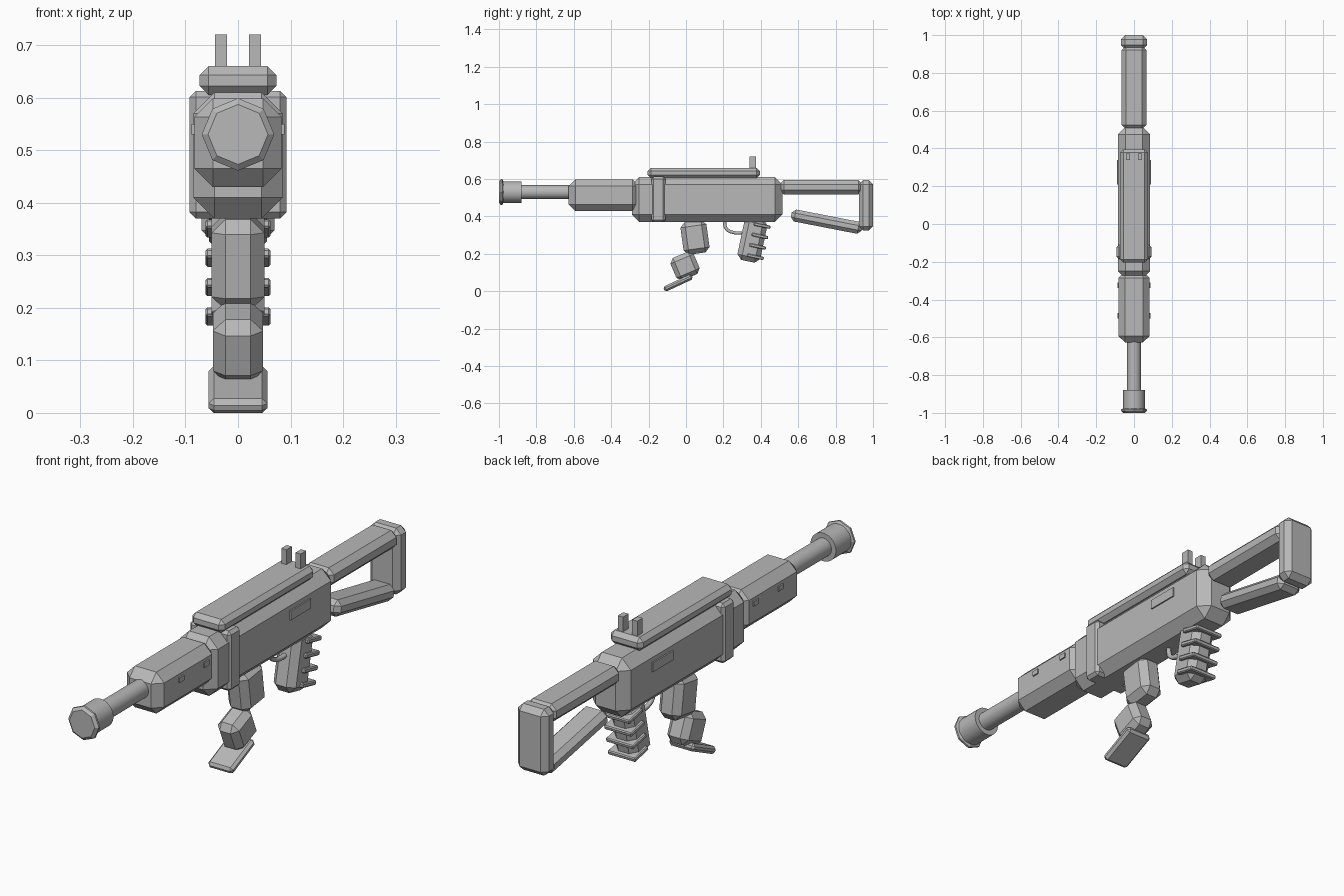
import bpy
import bmesh
from math import radians, cos, sin, pi
from mathutils import Vector

cube = bpy.data.objects.get("Cube")
if cube:
    bpy.data.objects.remove(cube, do_unlink=True)

grey = bpy.data.materials.new("plain_grey")
grey.use_nodes = True
tone = (0.48, 0.48, 0.48, 1)
grey.diffuse_color = tone
grey.node_tree.nodes["Principled BSDF"].inputs["Base Color"].default_value = tone


def add(name, data, location=(0, 0, 0), tilt=0):
    obj = bpy.data.objects.new(name, data)
    data.materials.append(grey)
    obj.location = location
    obj.rotation_euler.x = radians(tilt)
    bpy.context.collection.objects.link(obj)
    return obj


def chamfer_box(name, centre, size, cut=0.0, tilt=0):
    """Box with every edge cut flat; tilt turns it about x."""
    half = Vector(size) / 2
    bm = bmesh.new()
    for sx in (-1, 1):
        for sy in (-1, 1):
            for sz in (-1, 1):
                sign = Vector((sx, sy, sz))
                for axis in range(3) if cut else (None,):
                    p = half.copy()
                    for i in range(3):
                        if cut and i != axis:
                            p[i] -= cut
                    bm.verts.new(p * sign)
    bmesh.ops.convex_hull(bm, input=bm.verts)
    bmesh.ops.dissolve_limit(bm, angle_limit=radians(1), verts=bm.verts, edges=bm.edges)
    bmesh.ops.recalc_face_normals(bm, faces=bm.faces)
    mesh = bpy.data.meshes.new(name)
    bm.to_mesh(mesh)
    bm.free()
    return add(name, mesh, centre, tilt)


def span_box(name, half_x, y, z, cut=0.0):
    """Centred chamfered box given by its y and z extents."""
    centre = (0, sum(y) / 2, sum(z) / 2)
    return chamfer_box(name, centre, (2 * half_x, y[1] - y[0], z[1] - z[0]), cut)


def turned(name, profile, sides, smooth=False):
    """Solid of rings (y, radius) about the barrel axis."""
    bm = bmesh.new()
    rings = []
    for y, r in profile:
        angles = [2 * pi * i / sides for i in range(sides)]
        rings.append([bm.verts.new((r * cos(a), y, r * sin(a))) for a in angles])
    for a, b in zip(rings, rings[1:]):
        for i in range(sides):
            j = (i + 1) % sides
            bm.faces.new((a[i], a[j], b[j], b[i]))
    bm.faces.new(rings[0])
    bm.faces.new(rings[-1])
    bmesh.ops.recalc_face_normals(bm, faces=bm.faces)
    for f in bm.faces:
        f.smooth = smooth and len(f.verts) == 4
    mesh = bpy.data.meshes.new(name)
    bm.to_mesh(mesh)
    bm.free()
    return add(name, mesh, (0, 0, 0.53))


# Main housing, fore-end, band and top rail
span_box("body", 0.085, (-0.29, 0.515), (0.37, 0.61), 0.04)
span_box("handguard", 0.083, (-0.627, -0.25), (0.43, 0.598), 0.035)
span_box("band", 0.092, (-0.185, -0.11), (0.37, 0.613), 0.012)
span_box("top_rail", 0.073, (-0.205, 0.395), (0.605, 0.66), 0.017)

# Barrel and muzzle
turned("barrel", [(-0.9, 0.037), (-0.58, 0.037)], 32, True)
turned("muzzle", [(-0.985, 0.057), (-0.88, 0.057)], 32, True)
turned("muzzle_rim", [(-1, 0.057), (-0.99, 0.069), (-0.982, 0.069), (-0.975, 0.055)], 8)

# Paired sight posts and side plates
for side, s in (("left", 1), ("right", -1)):
    chamfer_box("sight_" + side, (s * 0.032, 0.357, 0.685), (0.023, 0.035, 0.07))
    chamfer_box("port_plate_" + side, (s * 0.086, 0.275, 0.532), (0.009, 0.13, 0.038))
    for n, y in enumerate((-0.485, -0.325)):
        chamfer_box(f"vent_{side}_{n + 1}", (s * 0.084, y, 0.54), (0.009, 0.03, 0.02))

# Open stock
span_box("stock_upper_bar", 0.065, (0.5, 0.945), (0.518, 0.594), 0.023)
span_box("stock_butt", 0.069, (0.925, 1.0), (0.325, 0.594), 0.022)
chamfer_box("stock_lower_bar", (0, 0.752, 0.372), (0.11, 0.385, 0.065), 0.02, -11)

# Rear grip with ridges
lean = -12
grip = Vector((0, 0.355, 0.275))
chamfer_box("rear_grip", grip, (0.1, 0.125, 0.235), 0.026, lean)
a = radians(lean)
for n in range(4):
    y, z = 0.035, 0.085 - n * 0.057
    spot = grip + Vector((0, y * cos(a) - z * sin(a), y * sin(a) + z * cos(a)))
    chamfer_box(f"grip_ridge_{n + 1}", spot, (0.124, 0.09, 0.018), 0.004, lean)

# Trigger guard
path = bpy.data.curves.new("trigger_guard", "CURVE")
path.dimensions = "3D"
path.bevel_depth = 0.01
path.bevel_resolution = 1
path.resolution_u = 4
path.use_fill_caps = True
points = [(0.205, 0.38), (0.215, 0.335), (0.25, 0.315), (0.31, 0.312)]
spline = path.splines.new("BEZIER")
spline.bezier_points.add(len(points) - 1)
for knot, (y, z) in zip(spline.bezier_points, points):
    knot.co = (0, y, z)
    knot.handle_left_type = knot.handle_right_type = "AUTO"
add("trigger_guard", path)

# Jointed front support
chamfer_box("front_grip_upper", (0, 0.048, 0.288), (0.1, 0.14, 0.175), 0.026, 8)
chamfer_box("front_grip_lower", (0, -0.005, 0.135), (0.096, 0.135, 0.13), 0.024, 23)
chamfer_box("front_foot", (0, -0.042, 0.0445), (0.112, 0.166, 0.03), 0.01, 25)
